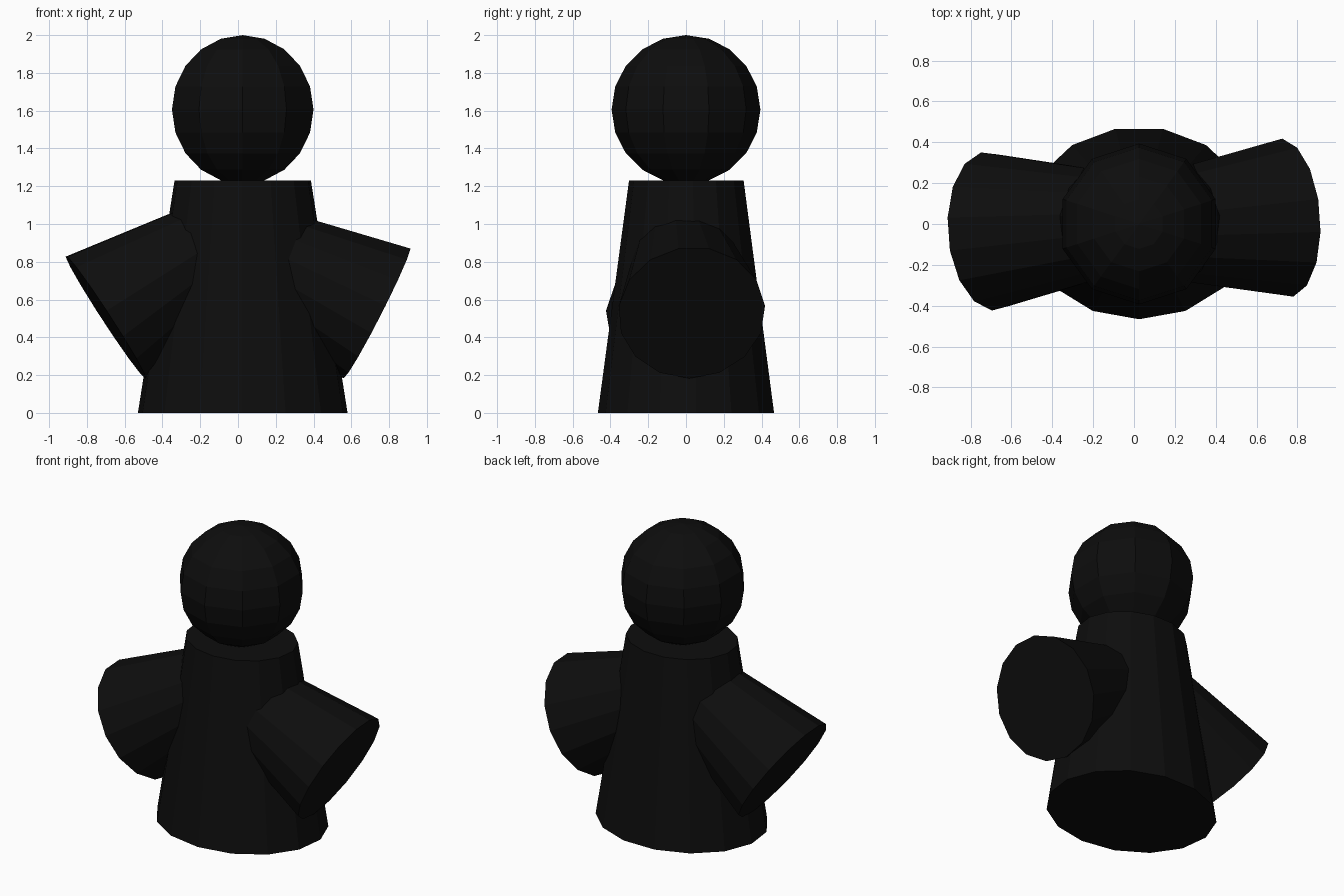
import bpy
import bmesh
from math import sin, cos, pi, radians
from mathutils import Matrix, Vector

cube = bpy.data.objects.get("Cube")
if cube:
    bpy.data.objects.remove(cube, do_unlink=True)

# Single flat black
black = bpy.data.materials.new("matte_black")
black.use_nodes = True
colour = (0.004, 0.004, 0.004, 1)
black.diffuse_color = colour
black.node_tree.nodes["Principled BSDF"].inputs["Base Color"].default_value = colour


def lathe(name, profile, sides, matrix):
    """Spin (radius, height) points about local z, with a corner on local -y."""
    bm = bmesh.new()
    rings = []
    for radius, height in profile:
        angles = [2 * pi * i / sides - pi / 2 for i in range(sides)]
        rings.append([bm.verts.new((radius * cos(a), radius * sin(a), height)) for a in angles])
    for low, high in zip(rings, rings[1:]):
        for i in range(sides):
            j = (i + 1) % sides
            bm.faces.new((low[i], low[j], high[j], high[i]))
    # Close open ends, then weld any rings that shrink to a pole
    if profile[0][0] > 0:
        bm.faces.new(rings[0][::-1])
    if profile[-1][0] > 0:
        bm.faces.new(rings[-1])
    bmesh.ops.remove_doubles(bm, verts=bm.verts, dist=0.0005)
    bmesh.ops.recalc_face_normals(bm, faces=bm.faces)
    mesh = bpy.data.meshes.new(name)
    bm.to_mesh(mesh)
    bm.free()
    mesh.materials.append(black)
    obj = bpy.data.objects.new(name, mesh)
    obj.matrix_world = matrix
    bpy.context.collection.objects.link(obj)
    return obj


def arm(name, end_centre, droop, yaw):
    """Flared stub whose wide end sits at end_centre, pointing outward and down."""
    side = 1 if end_centre[0] > 0 else -1
    droop, yaw = radians(droop), radians(yaw)
    axis = Vector((side * cos(droop) * cos(yaw), cos(droop) * sin(yaw), -sin(droop)))
    up = (Vector((0, 0, 1)) - axis * axis.z).normalized()
    turn = Matrix((up.cross(axis), up, axis)).transposed().to_4x4()
    lathe(name, [(0.255, -0.71), (0.39, 0)], 15, Matrix.Translation(end_centre) @ turn)


# Body: oval tapered column
lathe("body", [(0.558, 0), (0.363, 1.23)], 15,
      Matrix.Translation((0.025, 0.005, 0)) @ Matrix.Diagonal((1, 0.845, 1, 1)))

# Head: faceted ball
RINGS, R = 10, 0.394
ball = [(R * sin(pi * i / RINGS) if 0 < i < RINGS else 0, -R * cos(pi * i / RINGS))
        for i in range(RINGS + 1)]
lathe("head", ball, 10, Matrix.Translation((0.025, 0, 1.606)))

# Arms: flared cones, each turned slightly off the side axis
arm("right_arm", (-0.70, -0.035, 0.507), 33, -4)
arm("left_arm", (0.735, 0.03, 0.53), 27, 4)
